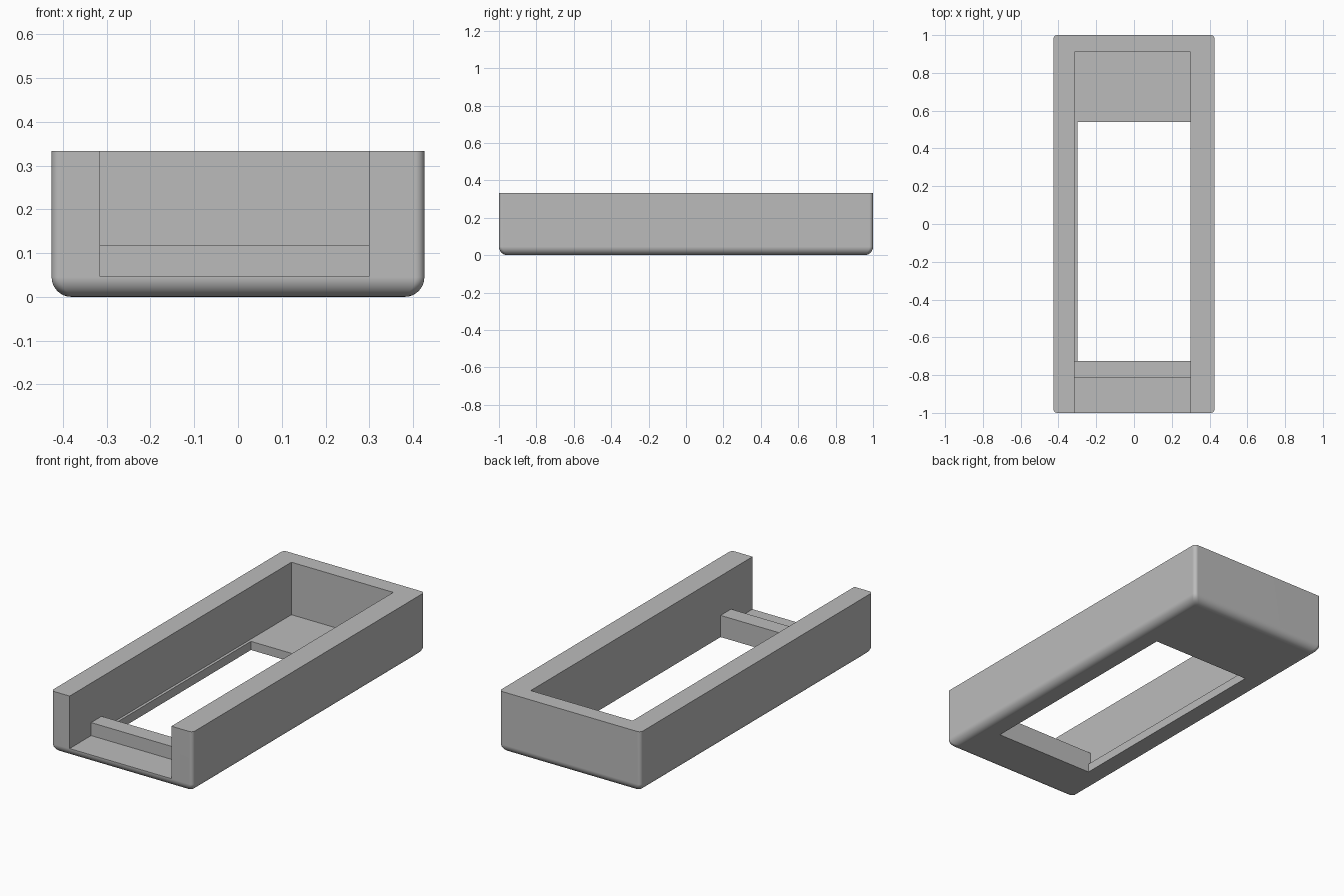
import bpy, bmesh
from math import sin, cos, pi, radians

if "Cube" in bpy.data.objects:
    bpy.data.objects.remove(bpy.data.objects["Cube"], do_unlink=True)

HALF_X, HALF_Y, HEIGHT = 0.426, 1.0, 0.333
CORNER, ROUND, STEPS = 0.02, 0.045, 8
FLOOR, BAR_TOP = 0.047, 0.118
BAR_FRONT, BAR_BACK = -0.815, -0.725
LEFT_WALL, RIGHT_WALL = 0.299, -0.315

grey = bpy.data.materials.new("grey")
grey.use_nodes = True
colour = (0.5, 0.5, 0.5, 1)
grey.diffuse_color = colour
grey.node_tree.nodes["Principled BSDF"].inputs["Base Color"].default_value = colour


def make_object(name, bm):
    bmesh.ops.recalc_face_normals(bm, faces=bm.faces)
    mesh = bpy.data.meshes.new(name)
    bm.to_mesh(mesh)
    bm.free()
    mesh.materials.append(grey)
    obj = bpy.data.objects.new(name, mesh)
    bpy.context.collection.objects.link(obj)
    return obj


def loft(name, rings):
    """Skin equal-length rings of points and cap both ends."""
    bm = bmesh.new()
    rows = [[bm.verts.new(p) for p in ring] for ring in rings]
    n = len(rows[0])
    for a, b in zip(rows, rows[1:]):
        for i in range(n):
            j = (i + 1) % n
            bm.faces.new((a[i], a[j], b[j], b[i]))
    bm.faces.new(rows[0])
    bm.faces.new(rows[-1])
    return make_object(name, bm)


def rounded_ring(inset, z):
    ring = []
    for k, (sx, sy) in enumerate([(1, 1), (-1, 1), (-1, -1), (1, -1)]):
        for s in range(STEPS + 1):
            a = (k + s / STEPS) * pi / 2
            ring.append((sx * (HALF_X - inset - CORNER) + CORNER * cos(a),
                         sy * (HALF_Y - inset - CORNER) + CORNER * sin(a), z))
    return ring


def extrude_x(name, profile, x0, x1):
    return loft(name, [[(x, y, z) for y, z in profile] for x in (x0, x1)])


# Tray body with a rounded underside
angles = [i / STEPS * pi / 2 for i in range(STEPS + 1)]
rings = [rounded_ring(ROUND * (1 - sin(a)), ROUND * (1 - cos(a))) for a in angles]
tray = loft("tray", rings + [rounded_ring(0, HEIGHT)])

# Channel open at the front, leaving the cross bar standing on the floor
channel = extrude_x("channel_cutter", [
    (-1.2, FLOOR), (BAR_FRONT, FLOOR), (BAR_FRONT, BAR_TOP), (BAR_BACK, BAR_TOP),
    (BAR_BACK, FLOOR), (0.91, FLOOR), (0.91, 0.5), (-1.2, 0.5)], RIGHT_WALL, LEFT_WALL)

# Window through the floor
window = extrude_x("window_cutter", [
    (BAR_BACK, -0.1), (0.54, -0.1), (0.54, 0.2), (BAR_BACK, 0.2)], -0.3, LEFT_WALL)

bpy.ops.object.select_all(action='DESELECT')
bpy.context.view_layer.objects.active = tray
tray.select_set(True)
for cutter in (channel, window):
    cutter.hide_render = True
    mod = tray.modifiers.new(cutter.name, 'BOOLEAN')
    mod.operation, mod.solver, mod.object = 'DIFFERENCE', 'EXACT', cutter
    bpy.ops.object.modifier_apply(modifier=mod.name)
    bpy.data.objects.remove(cutter, do_unlink=True)

# Smooth the rounded edges and keep the cut edges sharp
bpy.ops.object.shade_smooth_by_angle(angle=radians(30))
weighted = tray.modifiers.new("flat_faces", 'WEIGHTED_NORMAL')
weighted.keep_sharp = True
